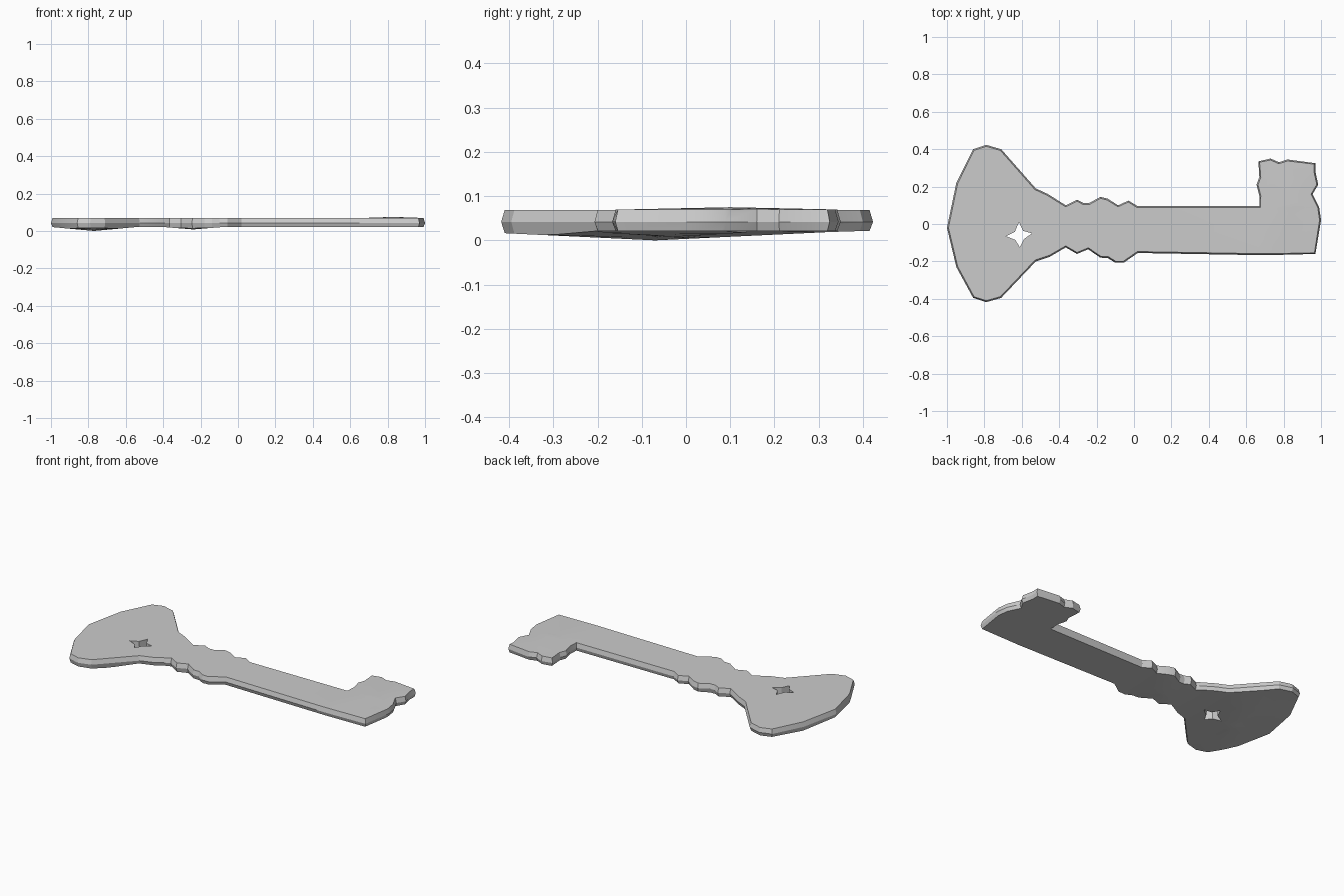
import bpy, bmesh
from mathutils import Vector

if "Cube" in bpy.data.objects:
    bpy.data.objects.remove(bpy.data.objects["Cube"])

# Clockwise silhouette: bow, collar, shaft, bit
OUTLINE = [
    (-1, -.02), (-.95, .22), (-.86, .40), (-.79, .423), (-.71, .40),
    (-.525, .19), (-.46, .16), (-.365, .10), (-.305, .13), (-.27, .112),
    (-.24, .112), (-.18, .145), (-.14, .135), (-.085, .10), (-.03, .125),
    (.02, .095), (.67, .095), (.67, .15), (.655, .21), (.67, .25),
    (.665, .335), (.73, .35), (.775, .33), (.82, .345), (.97, .325),
    (.97, .28), (.985, .21), (.955, .16), (.99, .09), (1, .02),
    (.97, -.16), (.7, -.167), (.02, -.155), (-.055, -.207), (-.10, -.207),
    (-.14, -.182), (-.18, -.18), (-.245, -.135), (-.305, -.16), (-.365, -.125),
    (-.45, -.175), (-.525, -.20), (-.71, -.395), (-.79, -.418), (-.86, -.395),
    (-.95, -.23)]
# Four-pointed star hole
STAR = [(-.615, .01), (-.592, -.037), (-.545, -.05), (-.588, -.08),
        (-.61, -.125), (-.635, -.085), (-.685, -.065), (-.637, -.042)]
Z_LOW, Z_MID, Z_TOP = .021, .042, .069
# Shallow bulges: x, y, x radius, y radius, height
BELOW = [(-.77, -.07, .23, .44, .021), (-.24, -.03, .16, .22, .013)]
ABOVE = [(.83, .1, .17, .28, .006)]


def inset(points, amount):
    result = []
    for i, p in enumerate(points):
        a = (Vector(p) - Vector(points[i - 1])).normalized()
        b = (Vector(points[(i + 1) % len(points)]) - Vector(p)).normalized()
        t = (a + b).normalized()
        result.append((p[0] + t.y * amount, p[1] - t.x * amount))
    return result


def bulge(co, bumps):
    return sum(h * max(0, 1 - max(abs(co.x - x) / rx, abs(co.y - y) / ry))
               for x, y, rx, ry, h in bumps)


def ring(bm, points, z):
    verts = [bm.verts.new((x, y, z)) for x, y in points]
    edges = [bm.edges.new((v, verts[(i + 1) % len(verts)])) for i, v in enumerate(verts)]
    return verts, edges


bm = bmesh.new()
# Side walls, widest at mid height on the outside
cap_edges = {Z_LOW: [], Z_TOP: []}
for points, amount in ((OUTLINE, .008), (STAR, 0)):
    small = inset(points, amount)
    rings = [ring(bm, small, Z_LOW), ring(bm, points, Z_MID), ring(bm, small, Z_TOP)]
    for (lo, _), (hi, _) in zip(rings, rings[1:]):
        n = len(lo)
        for i in range(n):
            j = (i + 1) % n
            bm.faces.new((lo[i], lo[j], hi[j], hi[i]))
    cap_edges[Z_LOW] += rings[0][1]
    cap_edges[Z_TOP] += rings[2][1]

# Caps, cut along bulge lines and pushed outward
for z, edges in cap_edges.items():
    bmesh.ops.triangle_fill(bm, edges=edges, use_beauty=True)
    bumps = BELOW if z == Z_LOW else ABOVE
    for x, y, rx, ry, h in bumps:
        cuts = [((x + k * rx, 0, 0), (1, 0, 0)) for k in (-1, -.5, 0, .5, 1)]
        cuts += [((0, y + k * ry, 0), (0, 1, 0)) for k in (-.5, 0, .5)]
        for co, no in cuts:
            faces = [f for f in bm.faces if all(abs(v.co.z - z) < 1e-5 for v in f.verts)]
            geom = set(faces)
            for f in faces:
                geom.update(f.edges)
                geom.update(f.verts)
            bmesh.ops.bisect_plane(bm, geom=list(geom), plane_co=co, plane_no=no, dist=1e-5)
    bmesh.ops.triangulate(bm, faces=[f for f in bm.faces
                                     if all(abs(v.co.z - z) < 1e-5 for v in f.verts)])
    sign = -1 if z == Z_LOW else 1
    for v in bm.verts:
        if abs(v.co.z - z) < 1e-5:
            v.co.z += sign * bulge(v.co, bumps)

bmesh.ops.recalc_face_normals(bm, faces=bm.faces[:])
mesh = bpy.data.meshes.new("key")
bm.to_mesh(mesh)
bm.free()
key = bpy.data.objects.new("key", mesh)
bpy.context.collection.objects.link(key)
bpy.context.view_layer.objects.active = key
key.select_set(True)
bpy.ops.object.shade_smooth_by_angle(angle=.4)
